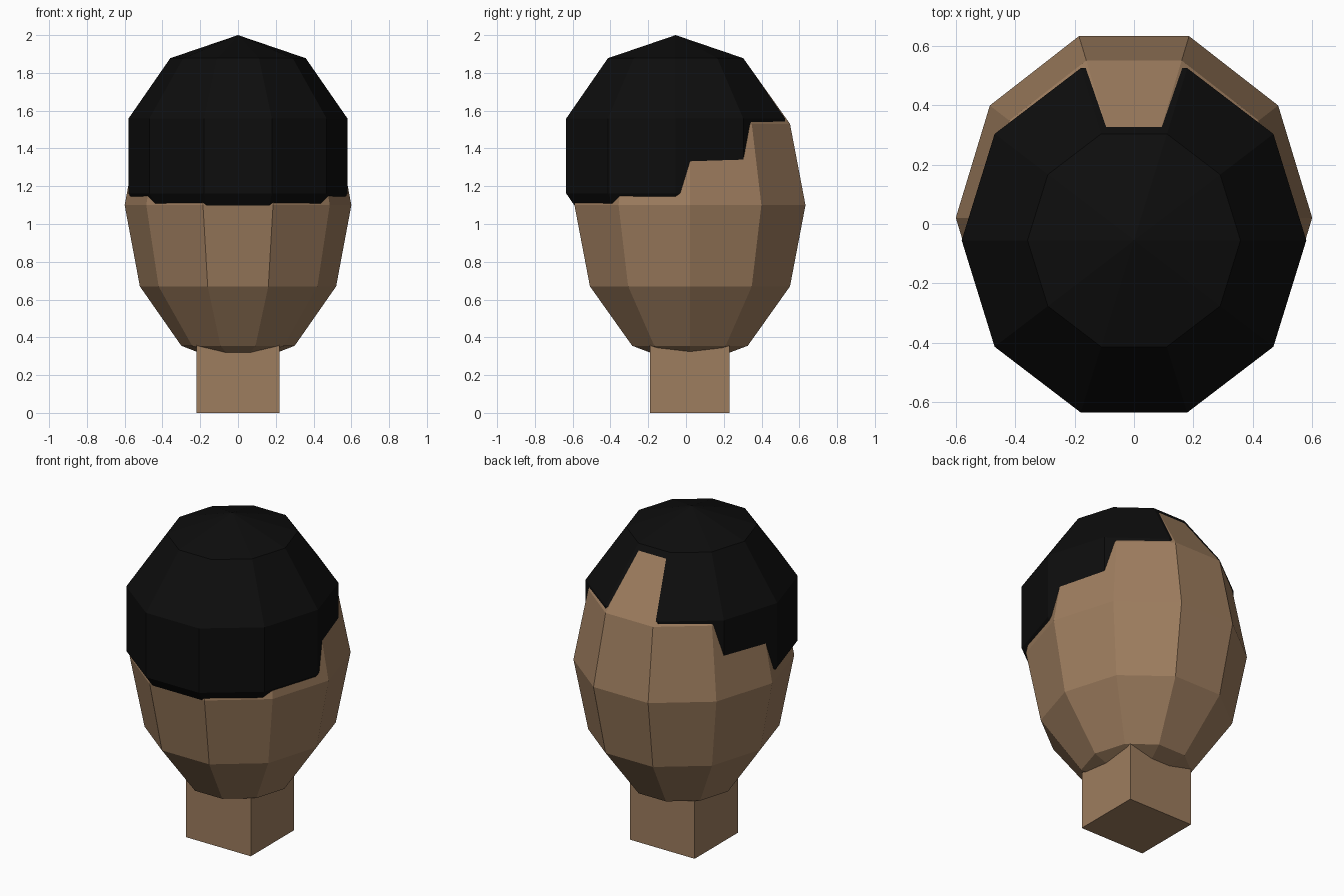
import bpy
import bmesh
from math import radians
from mathutils import Matrix

cube = bpy.data.objects.get("Cube")
if cube:
    bpy.data.objects.remove(cube, do_unlink=True)


def material(name, color):
    mat = bpy.data.materials.new(name)
    mat.use_nodes = True
    mat.diffuse_color = color
    bsdf = mat.node_tree.nodes["Principled BSDF"]
    bsdf.inputs["Base Color"].default_value = color
    bsdf.inputs["Roughness"].default_value = 0.9
    return mat


def finish(name, bm, mat):
    mesh = bpy.data.meshes.new(name)
    bm.to_mesh(mesh)
    bm.free()
    mesh.materials.append(mat)
    obj = bpy.data.objects.new(name, mesh)
    bpy.context.collection.objects.link(obj)
    return obj


def faceted_ball(name, rings, radii, center, mat):
    # Ten-sided ball with corners on the x axis and flat front and back
    bm = bmesh.new()
    turn = Matrix.Rotation(radians(90), 4, "Z")
    place = Matrix.Translation(center) @ Matrix.Diagonal((*radii, 1))
    bmesh.ops.create_uvsphere(bm, u_segments=10, v_segments=rings,
                              radius=1, matrix=place @ turn)
    return finish(name, bm, mat)


def box(name, size, center, mat):
    bm = bmesh.new()
    place = Matrix.Translation(center) @ Matrix.Diagonal((*size, 1))
    bmesh.ops.create_cube(bm, size=1, matrix=place)
    return finish(name, bm, mat)


skin = material("brown skin", (0.34, 0.205, 0.113, 1))
black = material("black hair", (0.004, 0.004, 0.004, 1))

# Head, with the hair cap overlapping it towards the front
faceted_ball("head", 6, (0.6, 0.643, 0.86), (0, 0.021, 1.1), skin)
faceted_ball("hair", 5, (0.61, 0.641, 0.64), (0, -0.055, 1.36), black)

# Square neck
box("neck", (0.44, 0.42, 0.5), (0, 0.02, 0.25), skin)
